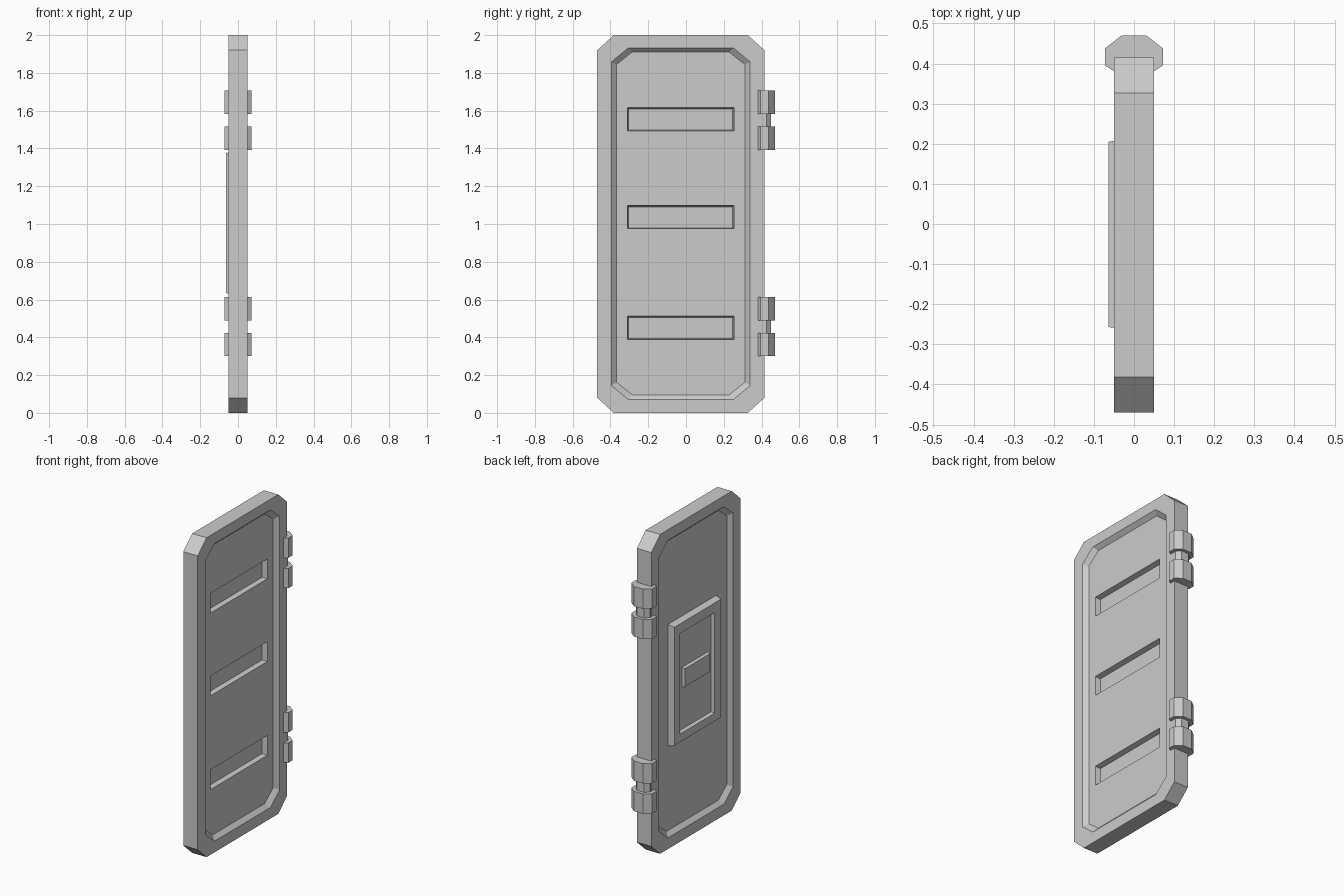
import bpy
import bmesh

if "Cube" in bpy.data.objects:
    bpy.data.objects.remove(bpy.data.objects["Cube"])


def loft(name, rings):
    """Solid skinned through matching rings, capped at both ends."""
    bm = bmesh.new()
    loops = [[bm.verts.new(p) for p in r] for r in rings]
    n = len(loops[0])
    for a, b in zip(loops, loops[1:]):
        for i in range(n):
            j = (i + 1) % n
            bm.faces.new((a[i], a[j], b[j], b[i]))
    bm.faces.new(loops[0])
    bm.faces.new(loops[-1])
    bmesh.ops.recalc_face_normals(bm, faces=bm.faces)
    me = bpy.data.meshes.new(name)
    bm.to_mesh(me)
    bm.free()
    ob = bpy.data.objects.new(name, me)
    bpy.context.collection.objects.link(ob)
    return ob


def rect(x, y0, y1, z0, z1):
    return [(x, y0, z0), (x, y1, z0), (x, y1, z1), (x, y0, z1)]


def chamfered(x, y0, y1, z0, z1, cy, cz):
    return [(x, y0 + cy, z0), (x, y1 - cy, z0), (x, y1, z0 + cz), (x, y1, z1 - cz),
            (x, y1 - cy, z1), (x, y0 + cy, z1), (x, y0, z1 - cz), (x, y0, z0 + cz)]


# Door leaf with a sunken field on both faces
OUTER = (-0.47, 0.415, 0, 2, 0.088, 0.08)
LIP = (-0.395, 0.34, 0.07, 1.933, 0.09, 0.075)
FIELD = (-0.368, 0.312, 0.096, 1.91, 0.083, 0.066)
door = loft("door_leaf", [
    chamfered(0.025, *FIELD), chamfered(0.05, *LIP), chamfered(0.05, *OUTER),
    chamfered(-0.05, *OUTER), chamfered(-0.05, *LIP), chamfered(-0.025, *FIELD)])

# Three tapered slots pressed into the +x face
for z in (0.45, 1.037, 1.555):
    outer = (-0.31, 0.255, z - 0.062, z + 0.062)
    inner = (-0.304, 0.247, z - 0.057, z + 0.054)
    cutter = loft("slot_cutter", [rect(0.04, *outer), rect(0.025, *outer), rect(-0.006, *inner)])
    cutter.hide_render = True
    mod = door.modifiers.new("slot", 'BOOLEAN')
    mod.operation = 'DIFFERENCE'
    mod.solver = 'EXACT'
    mod.object = cutter
    bpy.context.view_layer.objects.active = door
    bpy.ops.object.modifier_apply(modifier=mod.name)
    bpy.data.objects.remove(cutter, do_unlink=True)

# Framed panel on the -x face
loft("back_panel", [
    rect(-0.024, -0.262, 0.212, 0.622, 1.387), rect(-0.063, -0.257, 0.205, 0.635, 1.375),
    rect(-0.063, -0.193, 0.15, 0.685, 1.315), rect(-0.043, -0.187, 0.145, 0.692, 1.308)])

# Raised handle block inside the panel
loft("panel_handle", [
    rect(-0.042, -0.155, 0.1, 0.955, 1.08), rect(-0.06, -0.15, 0.095, 0.96, 1.073)])


# Hinges: two large knuckles around a slimmer pin
def prism(name, half, z0, z1):
    outline = half + [(-x, y) for x, y in reversed(half)]
    loft(name, [[(x, y, z) for x, y in outline] for z in (z0, z1)])


KNUCKLE = [(0.045, 0.378), (0.072, 0.395), (0.072, 0.438), (0.031, 0.47)]
PIN = [(0.045, 0.39), (0.049, 0.425), (0.025, 0.45)]
for place, z in (("lower", 0.3), ("upper", 1.393)):
    prism(place + "_hinge_pin", PIN, z + 0.1, z + 0.21)
    prism(place + "_hinge_bottom_knuckle", KNUCKLE, z, z + 0.124)
    prism(place + "_hinge_top_knuckle", KNUCKLE, z + 0.19, z + 0.314)
